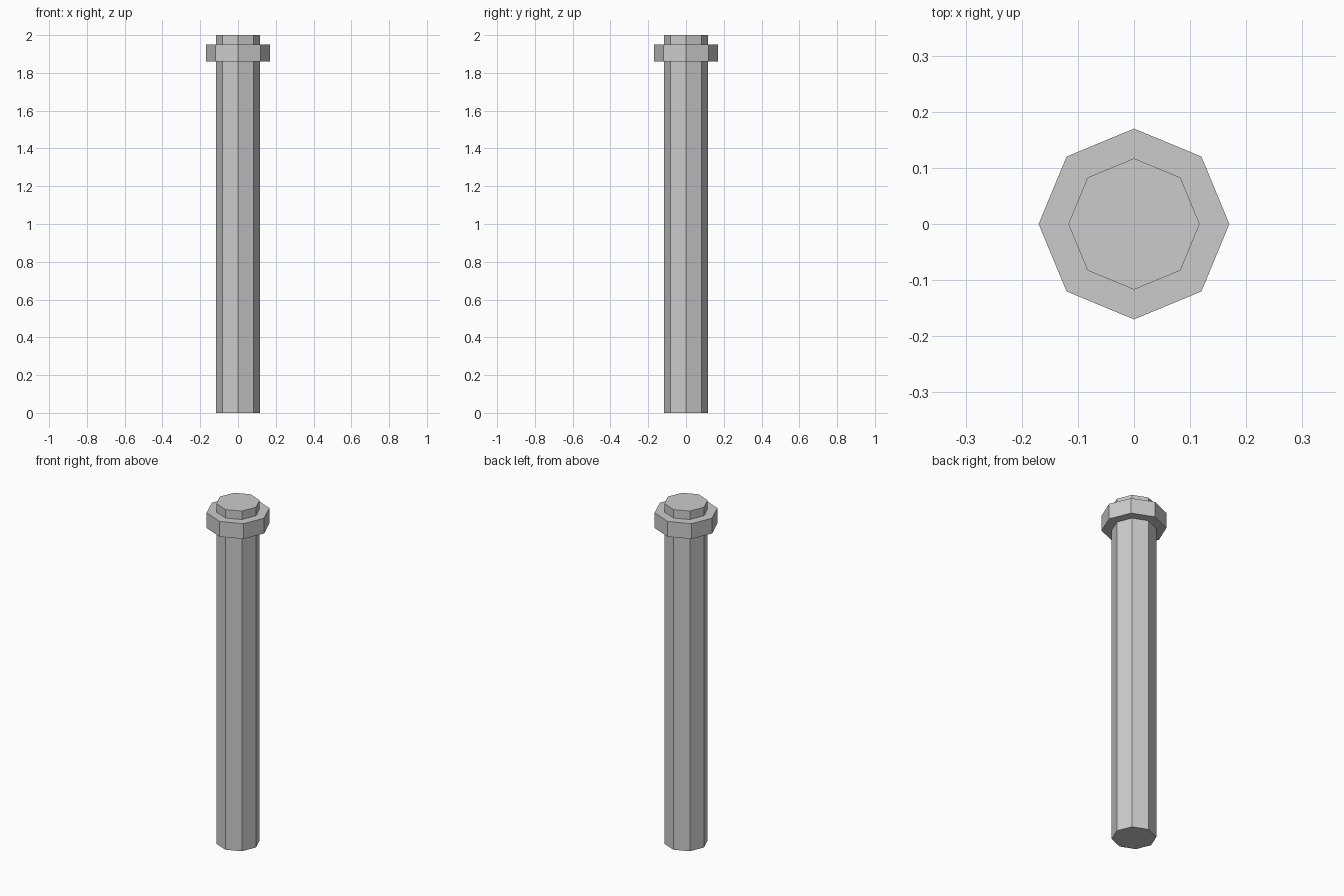
import bpy

if "Cube" in bpy.data.objects:
    bpy.data.objects.remove(bpy.data.objects["Cube"])


def octagon_prism(name, radius, z0, z1):
    # Eight-sided flat-shaded prism with corners on the x and y axes
    bpy.ops.mesh.primitive_cylinder_add(
        vertices=8, radius=radius, depth=z1 - z0, location=(0, 0, (z0 + z1) / 2))
    obj = bpy.context.object
    obj.name = name
    return obj


# Tall post shaft
octagon_prism("post_shaft", 0.117, 0.0, 2.0)

# Wider collar just below the top
octagon_prism("post_collar", 0.17, 1.86, 1.95)
